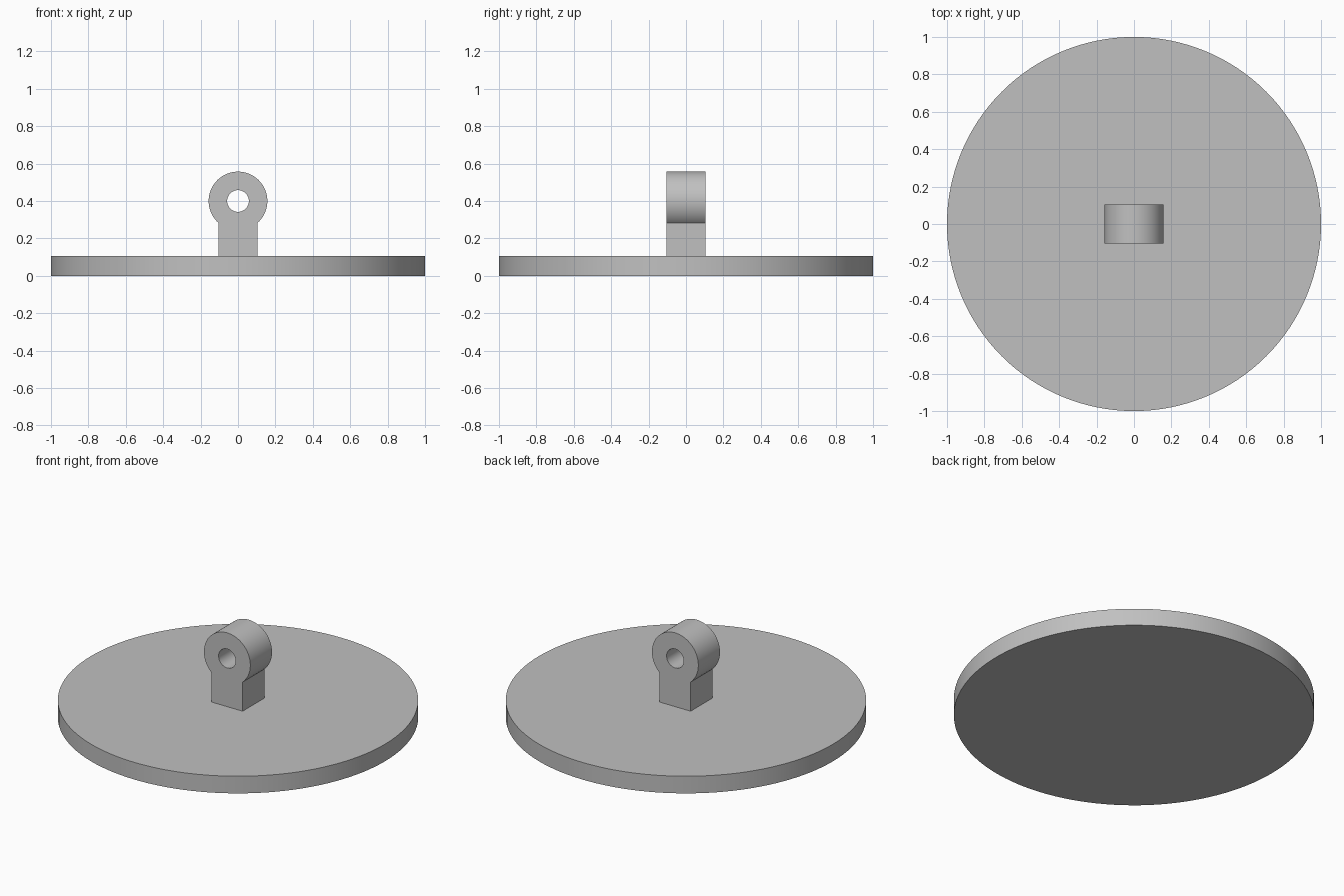
import bpy
import bmesh
import math
from mathutils import Matrix

cube = bpy.data.objects.get("Cube")
if cube:
    bpy.data.objects.remove(cube, do_unlink=True)

BASE_HEIGHT = 0.105
EYE_Z, EYE_RADIUS, HOLE_RADIUS = 0.4, 0.157, 0.058
STEM_HALF = 0.105  # half width and half depth of the lug

grey = bpy.data.materials.new("plain grey")
grey.use_nodes = True
colour = (0.53, 0.53, 0.53, 1)
grey.diffuse_color = colour
grey.node_tree.nodes["Principled BSDF"].inputs["Base Color"].default_value = colour


def finish(obj):
    """Give an object its material and smooth its round sides."""
    obj.data.materials.clear()
    obj.data.materials.append(grey)
    bpy.ops.object.select_all(action="DESELECT")
    obj.select_set(True)
    bpy.context.view_layer.objects.active = obj
    bpy.ops.object.shade_smooth_by_angle(angle=math.radians(30))


def arc(radius, start, end, steps):
    """Points on an arc around the centre of the eye."""
    angles = [start + (end - start) * i / steps for i in range(steps + 1)]
    return [(radius * math.cos(a), EYE_Z + radius * math.sin(a)) for a in angles]


# Round base plate
bpy.ops.mesh.primitive_cylinder_add(vertices=128, radius=1, depth=BASE_HEIGHT,
                                    location=(0, 0, BASE_HEIGHT / 2))
base = bpy.context.object
base.name = base.data.name = "base_plate"
finish(base)

# Lug: keyhole-shaped outline with a round hole, extruded front to back
join = math.acos(STEM_HALF / EYE_RADIUS)
foot = BASE_HEIGHT - 0.01
outline = arc(EYE_RADIUS, -join, math.pi + join, 64)
outline += [(-STEM_HALF, foot), (STEM_HALF, foot)]
hole = arc(HOLE_RADIUS, 0, math.tau, 48)[:-1]

profile = bpy.data.curves.new("lug_profile", "CURVE")
profile.dimensions = "2D"
profile.fill_mode = "BOTH"
profile.extrude = STEM_HALF
for points in (outline, hole):
    spline = profile.splines.new("POLY")
    spline.points.add(len(points) - 1)
    spline.use_cyclic_u = True
    for point, (x, z) in zip(spline.points, points):
        point.co = (x, z, 0, 1)

lug = bpy.data.objects.new("lug", profile)
bpy.context.collection.objects.link(lug)
bpy.ops.object.select_all(action="DESELECT")
lug.select_set(True)
bpy.context.view_layer.objects.active = lug
bpy.ops.object.convert(target="MESH")
lug = bpy.context.object
lug.data.transform(Matrix.Rotation(math.pi / 2, 4, "X"))

# Weld the caps to the sides
bm = bmesh.new()
bm.from_mesh(lug.data)
bmesh.ops.remove_doubles(bm, verts=bm.verts, dist=0.0001)
bmesh.ops.recalc_face_normals(bm, faces=bm.faces)
bm.to_mesh(lug.data)
bm.free()
finish(lug)
